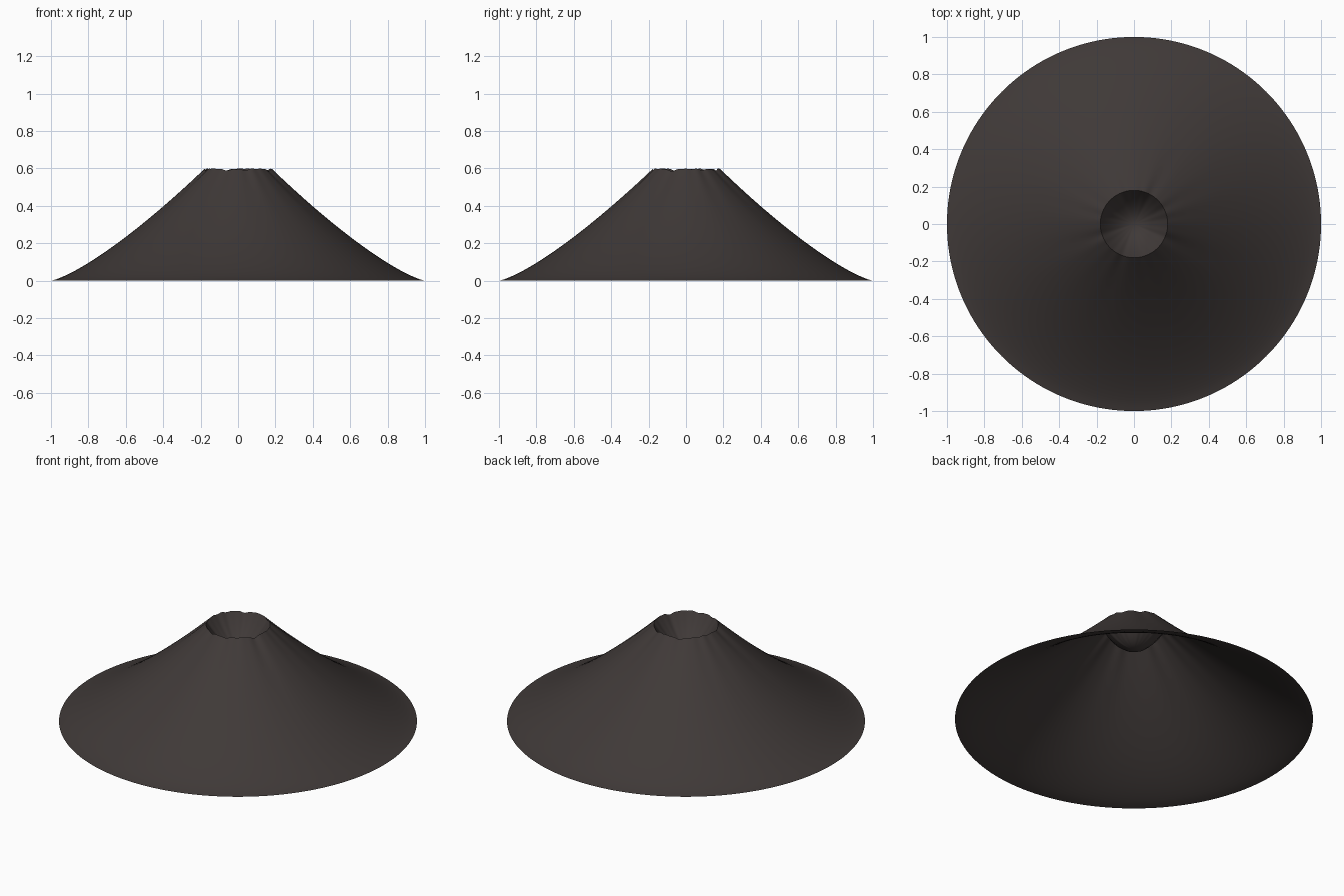
import bpy, bmesh, math

if "Cube" in bpy.data.objects:
    bpy.data.objects.remove(bpy.data.objects["Cube"])

SEG = 160
RIM, TOP, FLOOR = 0.18, 0.595, 0.45


def ripple(a):
    # irregular gullies running down from the rim
    return (0.4 * math.sin(5 * a + 0.6) + 0.35 * math.sin(8 * a + 2.1)
            + 0.3 * math.sin(13 * a + 4.0) + 0.2 * math.sin(21 * a + 1.0))


def height(r, a):
    if r >= RIM:                               # concave outer slope
        s = (1 - r) / (1 - RIM)
        return TOP * s ** 1.3 + 0.008 * ripple(a) * s ** 4
    s = r / RIM                                # crater bowl
    return FLOOR + (TOP - FLOOR) * s * s + 0.008 * ripple(a) * s * s


# radii: crater floor to rim, then rim to foot
radii = [RIM * i / 12 for i in range(1, 13)]
radii += [RIM + (1 - RIM) * (i / 36) ** 1.2 for i in range(1, 37)]

# open shell made of concentric rings
bm = bmesh.new()
centre = bm.verts.new((0, 0, FLOOR))
rings = []
for r in radii:
    ring = []
    for k in range(SEG):
        a = math.tau * k / SEG
        z = max(0.0, height(r, a)) if r < 0.9999 else 0.0
        ring.append(bm.verts.new((r * math.cos(a), r * math.sin(a), z)))
    rings.append(ring)
for k in range(SEG):
    n = (k + 1) % SEG
    bm.faces.new((centre, rings[0][k], rings[0][n]))
    for inner, outer in zip(rings, rings[1:]):
        bm.faces.new((inner[k], outer[k], outer[n], inner[n]))

mesh = bpy.data.meshes.new("volcano_cone")
bm.to_mesh(mesh)
bm.free()
cone = bpy.data.objects.new("volcano_cone", mesh)
bpy.context.collection.objects.link(cone)

# dark volcanic rock
rock = bpy.data.materials.new("dark_rock")
rock.diffuse_color = (0.05, 0.041, 0.039, 1)
rock.use_nodes = True
rock.node_tree.nodes["Principled BSDF"].inputs["Base Color"].default_value = rock.diffuse_color
mesh.materials.append(rock)

bpy.context.view_layer.objects.active = cone
cone.select_set(True)
bpy.ops.object.shade_smooth_by_angle(angle=math.radians(60))
